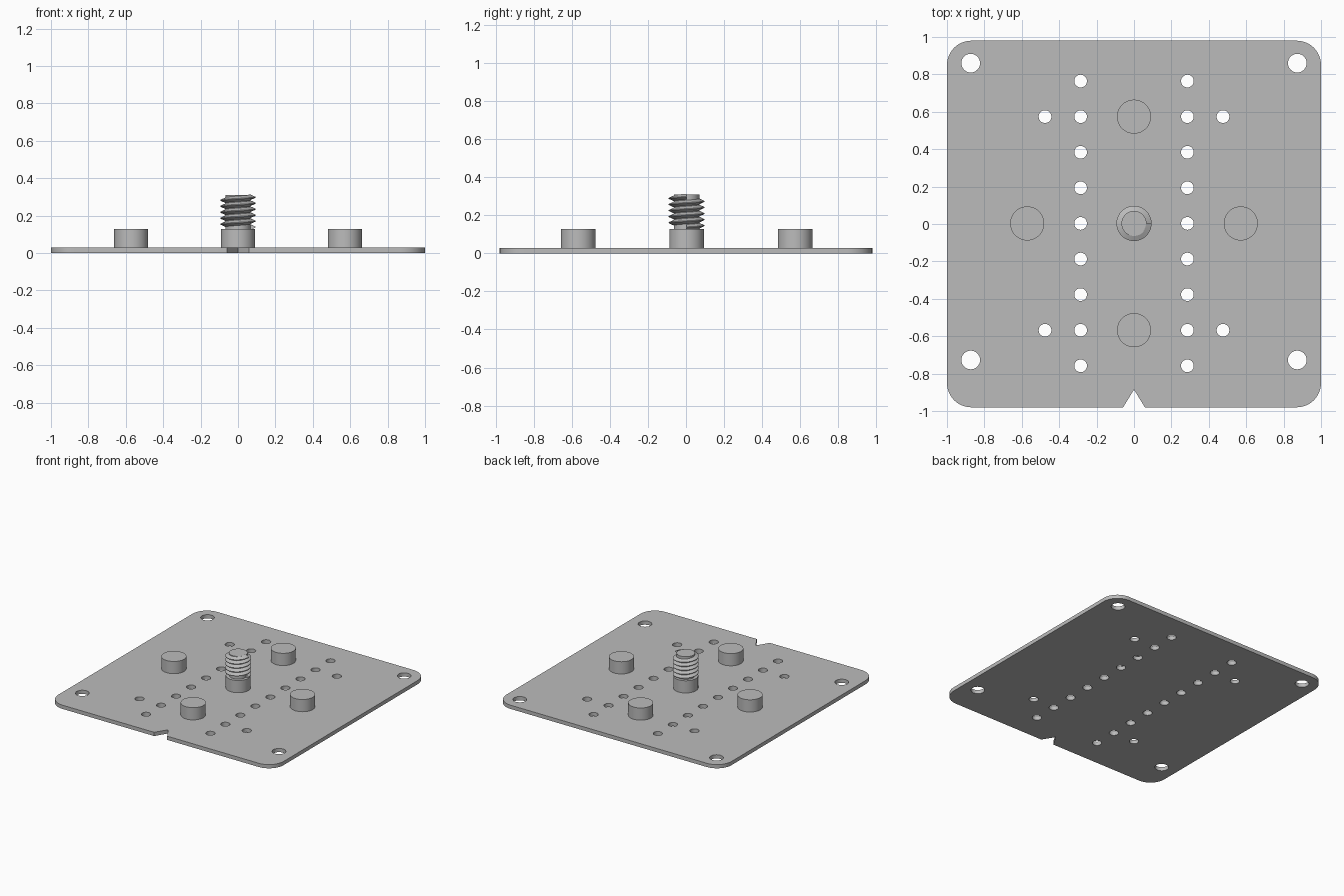
import bpy, bmesh
from math import sin, cos, pi, radians
from mathutils import Matrix

cube = bpy.data.objects.get("Cube")
if cube:
    bpy.data.objects.remove(cube, do_unlink=True)

grey = bpy.data.materials.new("plain grey")
grey.use_nodes = True
colour = (0.5, 0.5, 0.5, 1)
grey.diffuse_color = colour
grey.node_tree.nodes["Principled BSDF"].inputs["Base Color"].default_value = colour

MID = 0.003        # y of the hole grid centre
PITCH = 0.1903     # hole spacing
THICK = 0.03       # plate thickness
PEG_TOP = 0.128


def finish(name, bm):
    bmesh.ops.recalc_face_normals(bm, faces=bm.faces)
    mesh = bpy.data.meshes.new(name)
    bm.to_mesh(mesh)
    bm.free()
    mesh.materials.append(grey)
    obj = bpy.data.objects.new(name, mesh)
    bpy.context.collection.objects.link(obj)
    return obj


def add_cylinder(bm, x, y, radius, low, high, sides=48):
    bmesh.ops.create_cone(bm, cap_ends=True, segments=sides, radius1=radius,
                          radius2=radius, depth=high - low,
                          matrix=Matrix.Translation((x, y, (low + high) / 2)))


def smooth(obj):
    bpy.ops.object.select_all(action='DESELECT')
    obj.select_set(True)
    bpy.context.view_layer.objects.active = obj
    bpy.ops.object.shade_smooth_by_angle(angle=radians(30))


# Plate outline: rounded corners and a V notch in the front edge
half_y, corner = 0.98, 0.13
outline = []
for i, (sx, sy) in enumerate([(1, -1), (1, 1), (-1, 1), (-1, -1)]):
    for k in range(13):
        a = (i - 1) * pi / 2 + k * pi / 24
        outline.append((sx * (1 - corner) + corner * cos(a),
                        sy * (half_y - corner) + corner * sin(a)))
outline += [(-0.058, -half_y), (0, -0.885), (0.058, -half_y)]
bm = bmesh.new()
face = bm.faces.new([bm.verts.new((x, y, 0)) for x, y in outline])
top = bmesh.ops.extrude_face_region(bm, geom=[face])["geom"]
bmesh.ops.translate(bm, vec=(0, 0, THICK),
                    verts=[v for v in top if isinstance(v, bmesh.types.BMVert)])
plate = finish("base_plate", bm)

# Through holes: two columns, four outriggers and four corner holes
bm = bmesh.new()
for side in (-1, 1):
    for row in range(-4, 5):
        add_cylinder(bm, side * 1.5 * PITCH, MID + row * PITCH, 0.034, -0.1, 0.1, 32)
    for row in (-3, 3):
        add_cylinder(bm, side * 2.5 * PITCH, MID + row * PITCH, 0.034, -0.1, 0.1, 32)
    for y in (-0.727, 0.86):
        add_cylinder(bm, side * 0.873, y, 0.05, -0.1, 0.1, 32)
cutter = finish("hole_cutter", bm)
cutter.hide_render = True
cut = plate.modifiers.new("holes", 'BOOLEAN')
cut.operation, cut.solver, cut.object = 'DIFFERENCE', 'EXACT', cutter
bpy.context.view_layer.objects.active = plate
bpy.ops.object.modifier_apply(modifier=cut.name)
bpy.data.objects.remove(cutter, do_unlink=True)
smooth(plate)

# Four locating pegs and the taller central post
for name, px, py in [("left_peg", 3, 0), ("right_peg", -3, 0), ("back_peg", 0, 3),
                     ("front_peg", 0, -3), ("center_post", 0, 0)]:
    bm = bmesh.new()
    add_cylinder(bm, px * PITCH, MID + py * PITCH, 0.091, THICK, PEG_TOP)
    smooth(finish(name, bm))

# Screw core
bm = bmesh.new()
add_cylinder(bm, 0, MID, 0.067, PEG_TOP, 0.31)
smooth(finish("screw_core", bm))

# Helical thread: a V section swept up around the core
bm = bmesh.new()
steps, turns, lead, start = 40, 5, 0.032, 0.138
section = [(0.064, -0.016), (0.094, -0.002), (0.094, 0.002), (0.064, 0.016)]
rings = []
for i in range(steps * turns + 1):
    a = 2 * pi * i / steps
    z = start + lead * i / steps
    rings.append([bm.verts.new((r * cos(a), MID + r * sin(a), z + dz))
                  for r, dz in section])
for lower, upper in zip(rings, rings[1:]):
    for k in range(4):
        n = (k + 1) % 4
        bm.faces.new((lower[k], lower[n], upper[n], upper[k]))
bm.faces.new(rings[0])
bm.faces.new(rings[-1])
smooth(finish("screw_thread", bm))
